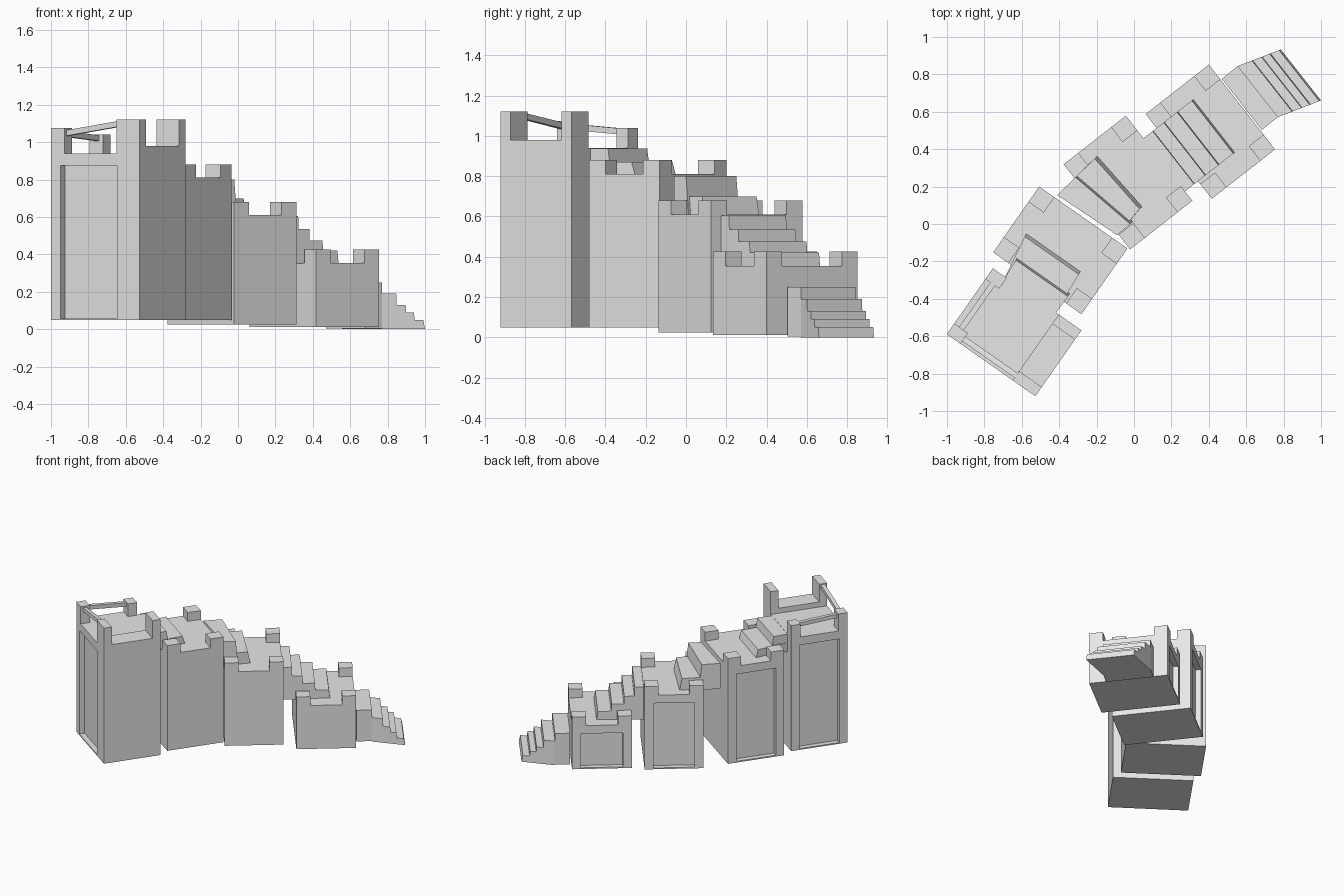
import bpy, bmesh
from math import radians
from mathutils import Vector, Matrix

cube = bpy.data.objects.get("Cube")
if cube:
    bpy.data.objects.remove(cube)

stone = bpy.data.materials.new("grey_stone")
stone.use_nodes = True
stone.diffuse_color = (0.8, 0.8, 0.8, 1)
stone.node_tree.nodes["Principled BSDF"].inputs["Base Color"].default_value = (0.8, 0.8, 0.8, 1)

UPPER, LOWER = radians(-35), radians(-52)   # heading of the two straight runs


def finish(name, bm, angle=0):
    bmesh.ops.recalc_face_normals(bm, faces=bm.faces)
    mesh = bpy.data.meshes.new(name)
    bm.to_mesh(mesh)
    bm.free()
    mesh.materials.append(stone)
    obj = bpy.data.objects.new(name, mesh)
    obj.rotation_euler.z = angle
    bpy.context.collection.objects.link(obj)
    return obj


def loft(name, ring_a, ring_b, angle=0):
    """Solid between two rings of four points."""
    bm = bmesh.new()
    a = [bm.verts.new(p) for p in ring_a]
    b = [bm.verts.new(p) for p in ring_b]
    bm.faces.new(a)
    bm.faces.new(b)
    for i in range(4):
        j = (i + 1) % 4
        bm.faces.new((a[i], a[j], b[j], b[i]))
    return finish(name, bm, angle)


def ring(u0, u1, v0, v1, z):
    return [(u0, v0, z), (u1, v0, z), (u1, v1, z), (u0, v1, z)]


def box(name, u0, u1, v0, v1, z0, z1, angle):
    return loft(name, ring(u0, u1, v0, v1, z0), ring(u0, u1, v0, v1, z1), angle)


def step(name, back, front, z0, z1, angle=0, flare=0.02):
    """Stair step whose front riser leans outwards at the foot."""
    b0, b1, f0, f1 = (Vector(p).to_3d() for p in (*back, *front))
    out = ((f0 - b0) + (f1 - b1)).normalized() * flare
    low, high = Vector((0, 0, z0)), Vector((0, 0, z1))
    loft(name, [b0 + low, b1 + low, f1 + out + low, f0 + out + low],
         [b0 + high, b1 + high, f1 + high, f0 + high], angle)


def tower(name, u0, u1, v0, v1, z0, z1, angle, front_panel=False):
    """Block with recessed panels in its outer walls."""
    bm = bmesh.new()
    size = Matrix.Diagonal((u1 - u0, v1 - v0, z1 - z0, 1))
    centre = Matrix.Translation(((u0 + u1) / 2, (v0 + v1) / 2, (z0 + z1) / 2))
    bmesh.ops.create_cube(bm, size=1, matrix=centre @ size)
    walls = [Vector((-1, 0, 0))] + ([Vector((0, -1, 0))] if front_panel else [])
    for out in walls:
        bm.normal_update()
        face = max(bm.faces, key=lambda f: f.normal.dot(out) * f.calc_area())
        bmesh.ops.inset_region(bm, faces=[face], thickness=0.09)
        middle = face.calc_center_median()
        for v in face.verts:
            if v.co.z < middle.z:
                v.co.z = z0 + 0.01
            if out.y and v.co.x > middle.x:
                v.co.x = u1 - 0.147
        pocket = bmesh.ops.extrude_discrete_faces(bm, faces=[face])["faces"][0]
        bmesh.ops.translate(bm, verts=pocket.verts, vec=out * -0.04)
    finish(name, bm, angle)


def corner_posts(name, u0, u1, v0, v1, z0, z1, angle, size=0.1):
    for side, u in (("inner", u0), ("outer", u1 - size)):
        for end, v in (("near", v0), ("far", v1 - size)):
            box(f"{name}_{side}_{end}_post", u, u + size, v, v + size, z0, z1, angle)


def beam(name, start, end, half=0.015):
    """Square rail between two points."""
    start, end = Vector(start), Vector(end)
    side = (end - start).cross(Vector((0, 0, 1))).normalized() * half
    up = Vector((0, 0, half))
    corners = [side + up, side - up, -side - up, -side + up]
    loft(name, [start + c for c in corners], [end + c for c in corners], UPPER)


# Highest tower with parapet, tall posts and rails
tower("top_tower", -0.482, 0.096, -1.057, -0.627, 0.048, 0.94, UPPER, True)
box("top_parapet", -0.052, 0.096, -1.057, -0.627, 0.94, 0.98, UPPER)
for end, v in (("near", -1.057), ("far", -0.687)):
    box(f"top_outer_{end}_post", -0.052, 0.096, v, v + 0.06, 0.98, 1.12, UPPER)
box("top_inner_near_post", -0.482, -0.392, -1.057, -0.987, 0.94, 1.075, UPPER)
box("top_inner_far_post", -0.482, -0.392, -0.697, -0.627, 0.94, 1.04, UPPER)
beam("front_rail", (-0.42, -1.025, 1.045), (-0.04, -1.025, 1.1))
beam("side_rail", (-0.435, -1.0, 1.045), (-0.435, -0.67, 1.02))

# Lower towers
for name, u0, u1, v0, v1, z0, z1, angle in (
        ("second_tower", -0.53, 0.046, -0.556, -0.127, 0.048, 0.81, UPPER),
        ("third_tower", -0.483, 0.094, -0.1, 0.322, 0.025, 0.61, LOWER),
        ("fourth_tower", -0.425, 0.15, 0.411, 0.84, 0.012, 0.355, LOWER)):
    tower(name, u0, u1, v0, v1, z0, z1, angle)
    corner_posts(name, u0, u1, v0, v1, z1, z1 + 0.07, angle)

# Steps from first to second tower
for i, (u0, u1, v, z) in enumerate(((-0.407, -0.067, -0.52, 0.938),
                                    (-0.44, -0.087, -0.39, 0.87))):
    step(f"upper_step_{i + 1}", ((-0.4, -0.64), (-0.07, -0.64)),
         ((u0, v), (u1, v)), 0.8, z, UPPER)

# Turning steps from second to third tower
turn_back = ((-0.41, 0.155), (-0.09, -0.06))
step("turning_step_1", turn_back, ((-0.313, 0.25), (-0.02, 0.0)), 0.6, 0.8)
step("turning_step_2", turn_back, ((-0.21, 0.35), (0.03, 0.08)), 0.6, 0.7)

# Steps from third to fourth tower
for i, (v, z) in enumerate(((0.385, 0.605), (0.46, 0.535), (0.55, 0.475), (0.65, 0.42))):
    step(f"middle_step_{i + 1}", ((-0.33, 0.3), (0.03, 0.3)),
         ((-0.33, v), (0.03, v)), 0.35, z, LOWER, 0.01)

# Bottom stair: landing, then steps swinging sideways to the ground
step("bottom_landing", ((0.47, 0.776), (0.683, 0.503)),
     ((0.555, 0.845), (0.77, 0.572)), 0.004, 0.25, flare=0)
start = (Vector((0.555, 0.845)), Vector((0.77, 0.572)))
shift = Vector((0.23, 0.088))
cuts = (0, 0.33, 0.55, 0.74, 0.96)
for i, z in enumerate((0.19, 0.13, 0.09, 0.05)):
    step(f"bottom_step_{i + 1}", [p + shift * cuts[i] for p in start],
         [p + shift * cuts[i + 1] for p in start], 0, z, flare=0.01)
